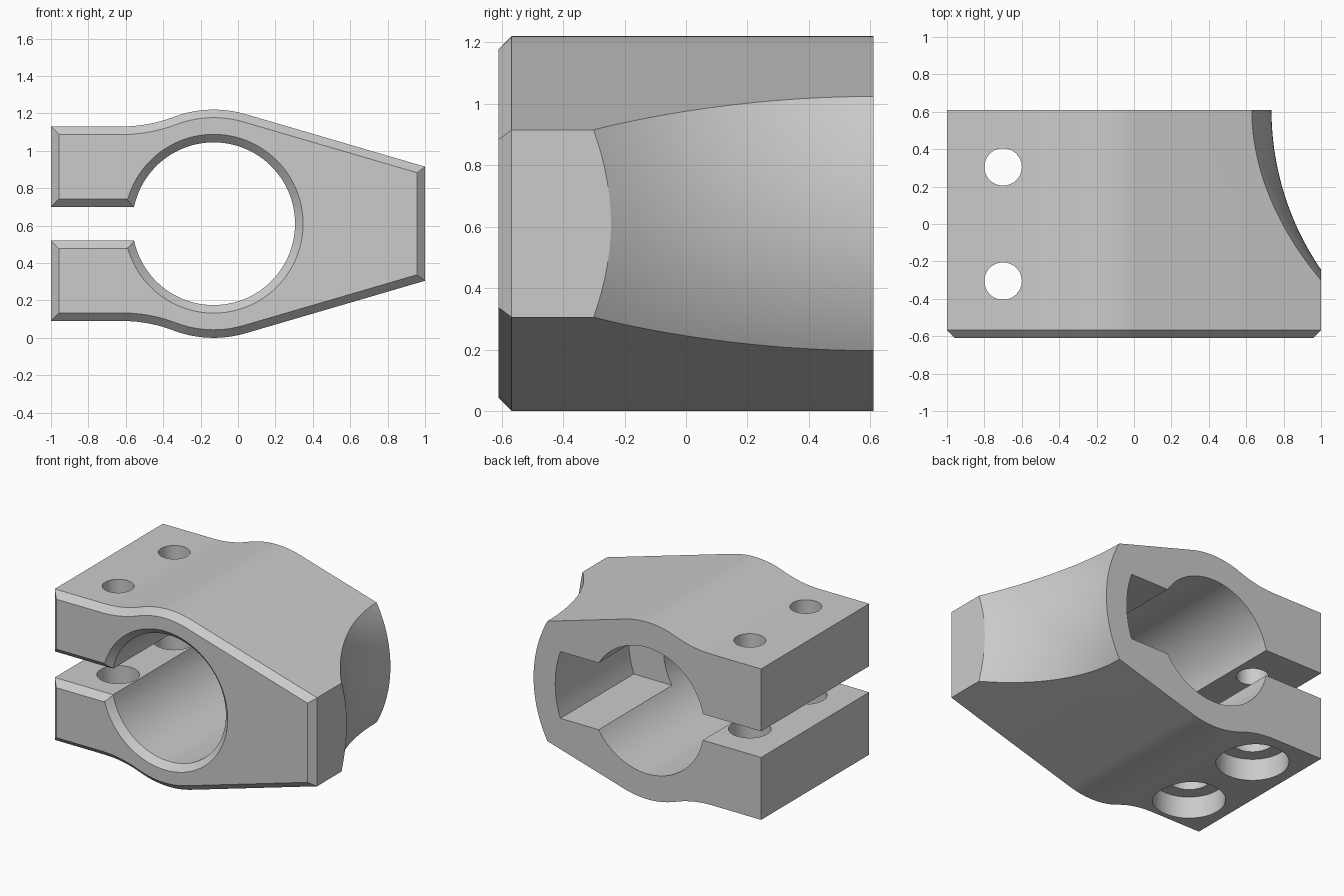
import bpy, bmesh, math
from mathutils import Vector

if "Cube" in bpy.data.objects:
    bpy.data.objects.remove(bpy.data.objects["Cube"])

CX, CZ = -0.13, 0.61          # bore axis (runs along y)
R_BORE, R_OUT = 0.435, 0.61
Y0, Y1, CH = -0.61, 0.61, 0.043


def arc(cx, cz, r, a0, a1, n):
    return [(cx + r * math.cos(math.radians(a0 + (a1 - a0) * i / n)),
             cz + r * math.sin(math.radians(a0 + (a1 - a0) * i / n))) for i in range(n + 1)]


def inset(pts, d):
    """Mitred inset of a counter-clockwise outline."""
    out = []
    for i, p in enumerate(pts):
        p = Vector(p)
        e1 = (p - Vector(pts[i - 1])).normalized()
        e2 = (Vector(pts[(i + 1) % len(pts)]) - p).normalized()
        n1, n2 = Vector((-e1.y, e1.x)), Vector((-e2.y, e2.x))
        out.append(tuple(p + (n1 + n2) * (d / (1 + n1.dot(n2)))))
    return out


def loft(name, rings):
    """Solid through matching rings of 3D points, capped at both ends."""
    bm = bmesh.new()
    vs = [[bm.verts.new(p) for p in ring] for ring in rings]
    n = len(vs[0])
    for a, b in zip(vs, vs[1:]):
        for i in range(n):
            j = (i + 1) % n
            bm.faces.new((a[i], a[j], b[j], b[i]))
    bm.faces.new(vs[0])
    bm.faces.new(vs[-1])
    bmesh.ops.recalc_face_normals(bm, faces=bm.faces)
    me = bpy.data.meshes.new(name)
    bm.to_mesh(me)
    bm.free()
    ob = bpy.data.objects.new(name, me)
    bpy.context.collection.objects.link(ob)
    return ob


def at_y(pts, y):
    return [(x, y, z) for x, z in pts]


def cylinder_z(name, x, y, r, z0, z1):
    ring = arc(x, y, r, 0, 352.5, 47)
    return loft(name, [[(a, b, z) for a, b in ring] for z in (z0, z1)])


# Clamp outline: upper half from nose to slot, mirrored for the lower half
NOSE = 0.305
tangent = math.degrees(math.atan2(NOSE, 1 - CX) + math.acos(R_OUT / math.hypot(1 - CX, NOSE)))
R_BLEND, X_FLAT, H_ARM, H_SLOT = 0.77, -0.62, 0.52, 0.09
zb = H_ARM + R_BLEND
blend = math.degrees(math.atan2(zb, X_FLAT - CX))
mouth = 180 - math.degrees(math.asin(H_SLOT / R_BORE))

upper = [(1, NOSE)]
upper += arc(CX, 0, R_OUT, tangent, blend, 18)
upper += arc(X_FLAT, zb, R_BLEND, blend - 180, -90, 10)[1:]
upper += [(-1, H_ARM), (-1, H_SLOT)]
bore = arc(CX, 0, R_BORE, mouth, -mouth, 96)
lower = [(x, -z) for x, z in reversed(upper)]
outline = [(x, z + CZ) for x, z in upper + bore + lower]

body = loft("clamp_body", [at_y(inset(outline, CH), Y0),
                           at_y(outline, Y0 + CH), at_y(outline, Y1)])

cutters = []

# Flared relief around the rear of the nose, revolved about the bore axis
R_FLARE, R_REAR = 1.51, 0.865
prof = [(R_REAR, Y1 + 0.15)]
for i in range(29):
    dy = 1.1 * i / 28
    prof.append((R_REAR + R_FLARE - math.sqrt(R_FLARE ** 2 - dy * dy), Y1 - dy))
prof += [(1.6, Y1 - 1.1), (1.6, Y1 + 0.15)]
rings = []
for k in range(41):
    t = math.radians(-45 + 90 * k / 40)
    rings.append([(CX + r * math.cos(t), y, CZ + r * math.sin(t)) for r, y in prof])
cutters.append(loft("flare_cutter", rings))

# Blind pocket beside the bore, open at the rear
R_PK, H_PK = 0.70, 0.23
a = math.degrees(math.asin(H_PK / R_PK))
pocket = [(CX, CZ - H_PK)] + arc(CX, CZ, R_PK, -a, a, 16) + [(CX, CZ + H_PK)]
cutters.append(loft("pocket_cutter", [at_y(pocket, -0.19), at_y(pocket, Y1 + 0.2)]))

# Bolt holes: narrow above the slot, wider below, counterbored underneath
for y in (-0.305, 0.305):
    cutters.append(cylinder_z("bolt_hole_cutter", -0.7, y, 0.10, 0.62, 1.4))
    cutters.append(cylinder_z("clearance_hole_cutter", -0.7, y, 0.133, 0.15, 0.60))
    cutters.append(cylinder_z("counterbore_cutter", -0.7, y, 0.226, -0.2, 0.24))

bpy.context.view_layer.objects.active = body
body.select_set(True)
for c in cutters:
    c.hide_render = True
    m = body.modifiers.new(c.name, 'BOOLEAN')
    m.operation, m.solver, m.object = 'DIFFERENCE', 'EXACT', c
    bpy.ops.object.modifier_apply(modifier=m.name)
for c in cutters:
    bpy.data.objects.remove(c, do_unlink=True)

# Finish
grey = bpy.data.materials.new("plain_grey")
grey.diffuse_color = (0.6, 0.6, 0.6, 1)
grey.use_nodes = True
grey.node_tree.nodes["Principled BSDF"].inputs["Base Color"].default_value = grey.diffuse_color
body.data.materials.clear()
body.data.materials.append(grey)
for p in body.data.polygons:
    p.material_index = 0
bpy.ops.object.shade_smooth_by_angle(angle=math.radians(30))
